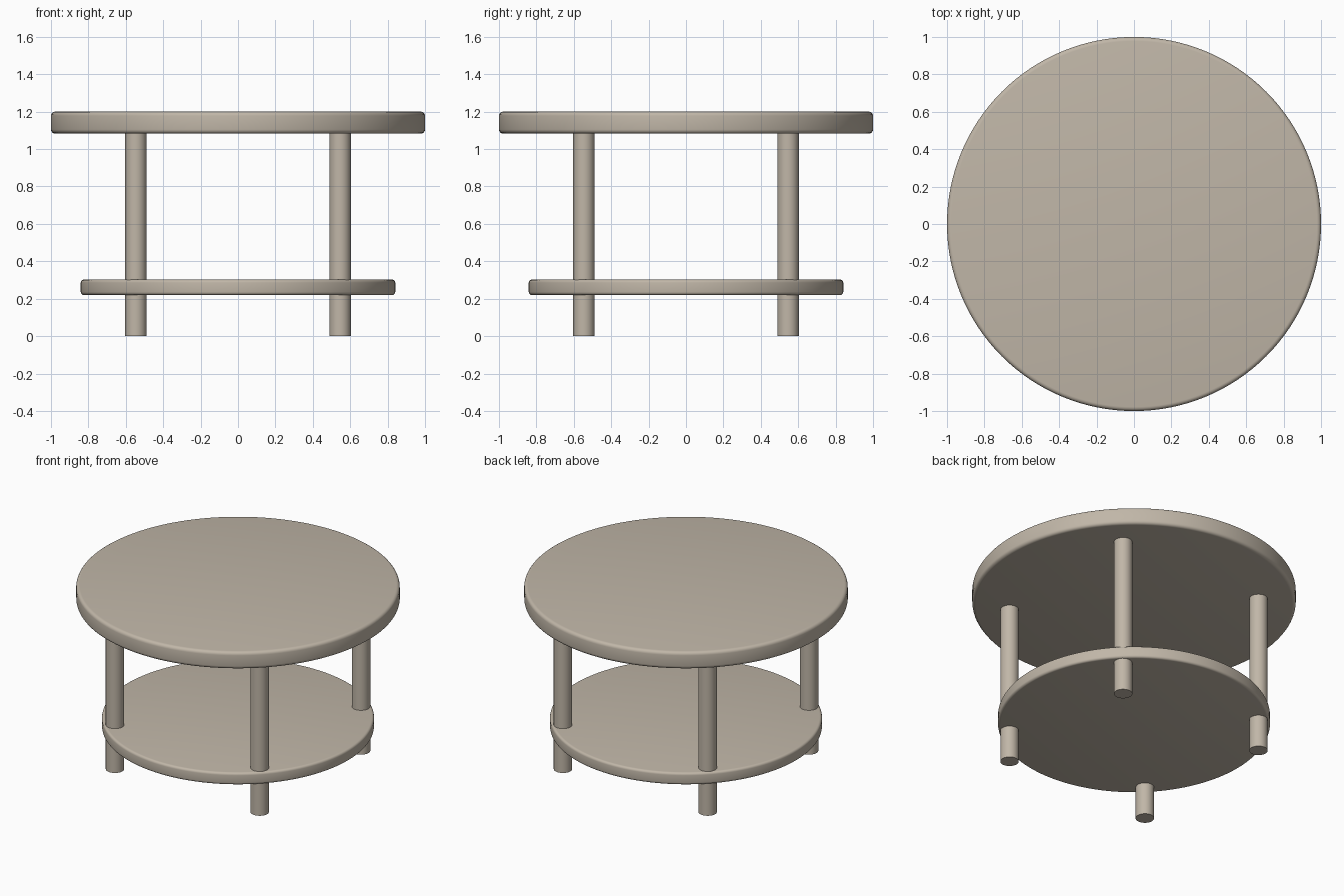
import bpy
import math

cube = bpy.data.objects.get("Cube")
if cube:
    bpy.data.objects.remove(cube, do_unlink=True)

# Single warm beige finish
COLOUR = (0.53, 0.47, 0.39, 1.0)
beige = bpy.data.materials.new("warm_beige")
beige.use_nodes = True
beige.diffuse_color = COLOUR
for node in beige.node_tree.nodes:
    if node.type == 'BSDF_PRINCIPLED':
        node.inputs["Base Color"].default_value = COLOUR


def cylinder(name, x, y, bottom, top, radius, sides, bevel=0.0):
    """Upright smooth cylinder, with rounded rims when bevel is given."""
    bpy.ops.mesh.primitive_cylinder_add(
        vertices=sides, radius=radius, depth=top - bottom,
        location=(x, y, (bottom + top) / 2))
    obj = bpy.context.object
    obj.name = name
    obj.data.name = name
    obj.data.materials.append(beige)
    if bevel:
        mod = obj.modifiers.new("rounded_rim", 'BEVEL')
        mod.width = bevel
        mod.segments = 4
        mod.limit_method = 'ANGLE'
        mod.angle_limit = math.radians(40)
        bpy.ops.object.modifier_apply(modifier=mod.name)
    bpy.ops.object.shade_smooth_by_angle(angle=math.radians(35))
    return obj


# Round top and lower shelf
cylinder("table_top", 0, 0, 1.083, 1.2, 1.0, 128, bevel=0.022)
cylinder("lower_shelf", 0, 0, 0.22, 0.302, 0.841, 128, bevel=0.016)

# Four legs, passing through the shelf up to the underside of the top
LEG_OFFSET = 0.546
for y_name, y_sign in (("front", -1), ("back", 1)):
    for x_name, x_sign in (("left", 1), ("right", -1)):
        cylinder(f"{y_name}_{x_name}_leg", x_sign * LEG_OFFSET,
                 y_sign * LEG_OFFSET, 0.0, 1.09, 0.057, 32)
